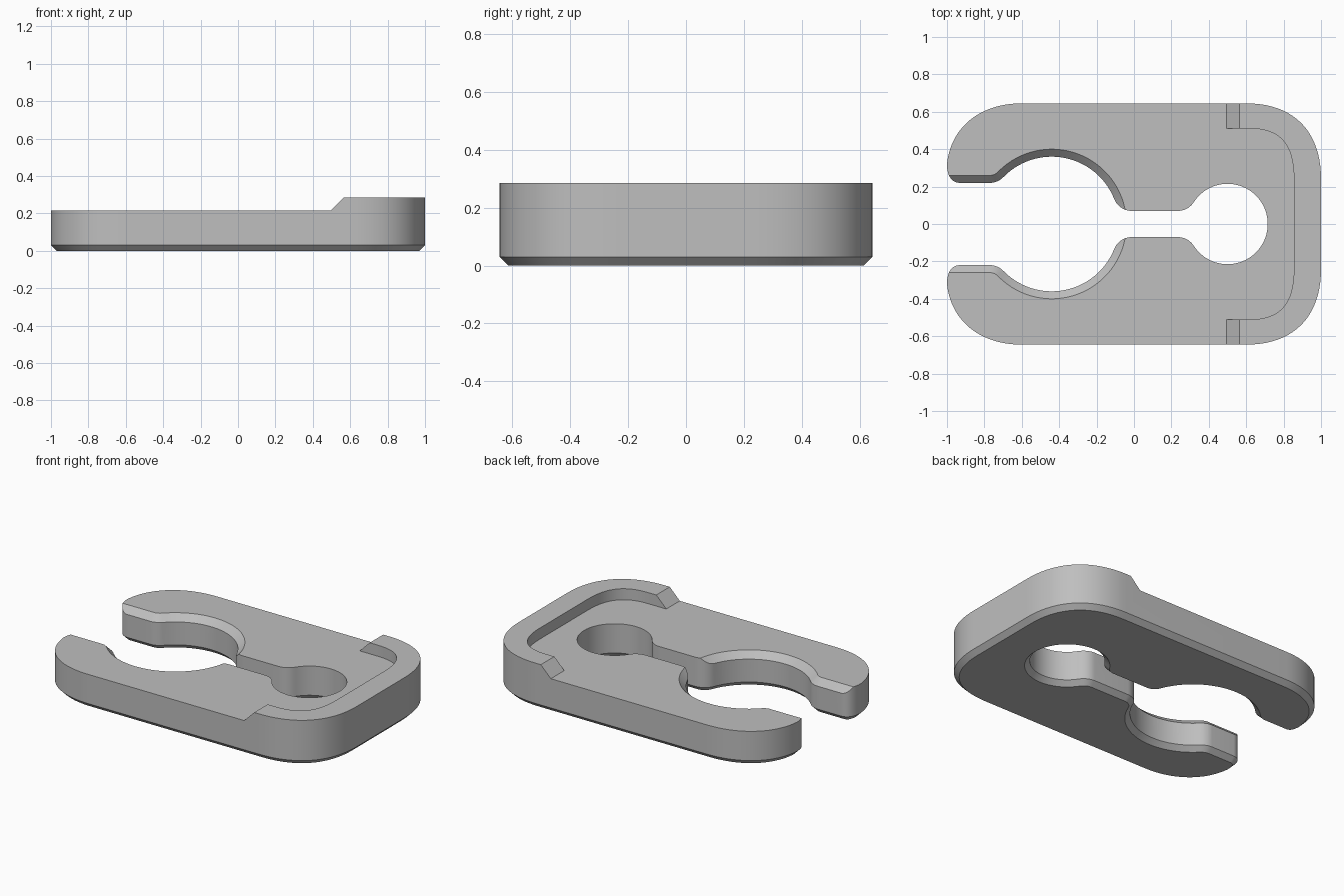
import bpy, bmesh
from math import pi, asin, cos, sin, sqrt, radians
from mathutils import Vector

if "Cube" in bpy.data.objects:
    bpy.data.objects.remove(bpy.data.objects["Cube"], do_unlink=True)

HALF_Y, FLOOR, TOP = 0.645, 0.215, 0.285
BEVEL, FILLET = 0.03, 0.1
SMALL_X, SMALL_R, NECK = 0.5, 0.215, 0.07
BIG_X, BIG_R, SLOT = -0.44, 0.36, 0.22


def arc(cx, cy, r, a0, a1, n=16):
    return [Vector((cx + r * cos(a0 + (a1 - a0) * i / n),
                    cy + r * sin(a0 + (a1 - a0) * i / n))) for i in range(n + 1)]


def bezier(*ctrl, n=16):
    a, b, c, d = map(Vector, ctrl)
    ts = [i / n for i in range(n + 1)]
    return [a * (1 - t) ** 3 + b * 3 * t * (1 - t) ** 2 + c * 3 * t * t * (1 - t) + d * t ** 3
            for t in ts]


def mirrored(half):
    """Close a half outline by mirroring it across y = 0, dropping repeated points."""
    pts = []
    for p in half + [Vector((p.x, -p.y)) for p in reversed(half)]:
        if not pts or (p - pts[-1]).length > 1e-4:
            pts.append(p)
    if (pts[0] - pts[-1]).length < 1e-4:
        pts.pop()
    return pts


def inset(pts, d):
    """Move a closed outline inward by d, with mitred corners."""
    n = len(pts)
    area = sum(pts[i - 1].cross(pts[i]) for i in range(n))
    side = 1 if area > 0 else -1
    out = []
    for i, p in enumerate(pts):
        t0 = (p - pts[i - 1]).normalized()
        t1 = (pts[(i + 1) % n] - p).normalized()
        n0, n1 = (Vector((-t.y, t.x)) * side for t in (t0, t1))
        out.append(p + (n0 + n1) * d / (1 + n0.dot(n1)))
    return out


def loft(name, rings):
    """Solid through a list of matching 3D rings."""
    bm = bmesh.new()
    loops = [[bm.verts.new(p) for p in ring] for ring in rings]
    for low, high in zip(loops, loops[1:]):
        for i in range(len(low)):
            bm.faces.new((low[i - 1], low[i], high[i], high[i - 1]))
    bm.faces.new(loops[0])
    bm.faces.new(loops[-1])
    bmesh.ops.recalc_face_normals(bm, faces=bm.faces[:])
    mesh = bpy.data.meshes.new(name)
    bm.to_mesh(mesh)
    bm.free()
    obj = bpy.data.objects.new(name, mesh)
    bpy.context.collection.objects.link(obj)
    return obj


def at(pts, z):
    return [(p.x, p.y, z) for p in pts]


def fillet_centre(hole_x, hole_r, wall_y, side):
    """Fillet between a round hole and a straight wall: centre and tangent angle."""
    cy, reach = wall_y + FILLET, hole_r + FILLET
    return hole_x + side * sqrt(reach ** 2 - cy ** 2), cy, asin(cy / reach)


# Plate outline: keyhole, neck, large open hole, slot, then the outside edge
sx, sy, sa = fillet_centre(SMALL_X, SMALL_R, NECK, -1)
nx, ny, na = fillet_centre(BIG_X, BIG_R, NECK, 1)
ex, ey, ea = fillet_centre(BIG_X, BIG_R, SLOT, -1)
half = arc(SMALL_X, 0, SMALL_R, 0, pi - sa, 28)
half += arc(sx, sy, FILLET, -sa, -pi / 2, 10)
half += arc(nx, ny, FILLET, -pi / 2, na - pi, 10)
half += arc(BIG_X, 0, BIG_R, na, pi - ea, 28)
half += arc(ex, ey, FILLET, -ea, -pi / 2, 8)
half += bezier((-0.93, SLOT), (-0.97, SLOT), (-1, 0.25), (-1, 0.32))
half += bezier((-1, 0.32), (-0.98, 0.52), (-0.82, HALF_Y), (-0.6, HALF_Y), n=20)
half += bezier((0.6, HALF_Y), (0.85, HALF_Y), (1, 0.5), (1, 0.24), n=20)
half += [Vector((1, 0))]
outline = mirrored(half)
plate = loft("clip_plate", [at(inset(outline, BEVEL), 0), at(outline, BEVEL), at(outline, TOP)])

# Lower deck with the sloped rim ends
deck = [(-1.2, FLOOR), (0.495, FLOOR), (0.595, FLOOR + 0.1), (-1.2, FLOOR + 0.1)]
deck_cutter = loft("deck_cutter", [[(x, y, z) for x, z in deck] for y in (-1, 1)])

# Recess inside the raised rim
recess = mirrored([Vector((0.2, 0.51))]
                  + bezier((0.62, 0.51), (0.78, 0.51), (0.855, 0.43), (0.855, 0.24)))
recess_cutter = loft("recess_cutter", [at(recess, FLOOR), at(recess, FLOOR + 0.1)])


# Sloped lead-in along the slot and large hole
def lead_in(e):
    return mirrored(arc(BIG_X, 0, BIG_R + e, 0, pi - ea, 40)
                    + arc(ex, ey, FILLET - e, -ea, -pi / 2, 8)
                    + [Vector((-1.2, SLOT + e))])


lead_cutter = loft("lead_in_cutter", [at(lead_in(e), FLOOR - 0.04 + e) for e in (-0.01, 0.06)])

# Cut the plate and keep only the finished mesh
cutters = [deck_cutter, recess_cutter, lead_cutter]
for c in cutters:
    c.hide_render = True
    mod = plate.modifiers.new(c.name, 'BOOLEAN')
    mod.operation, mod.solver, mod.object = 'DIFFERENCE', 'EXACT', c
graph = bpy.context.evaluated_depsgraph_get()
graph.update()
finished = bpy.data.meshes.new_from_object(plate.evaluated_get(graph))
plate.modifiers.clear()
plate.data = finished
for c in cutters:
    bpy.data.objects.remove(c, do_unlink=True)

# Plain grey finish
grey = bpy.data.materials.new("plain_grey")
grey.use_nodes = True
colour = (0.52, 0.52, 0.52, 1)
grey.diffuse_color = colour
grey.node_tree.nodes["Principled BSDF"].inputs["Base Color"].default_value = colour
plate.data.materials.clear()
plate.data.materials.append(grey)

bpy.ops.object.select_all(action='DESELECT')
plate.select_set(True)
bpy.context.view_layer.objects.active = plate
bpy.ops.object.shade_smooth_by_angle(angle=radians(25))
